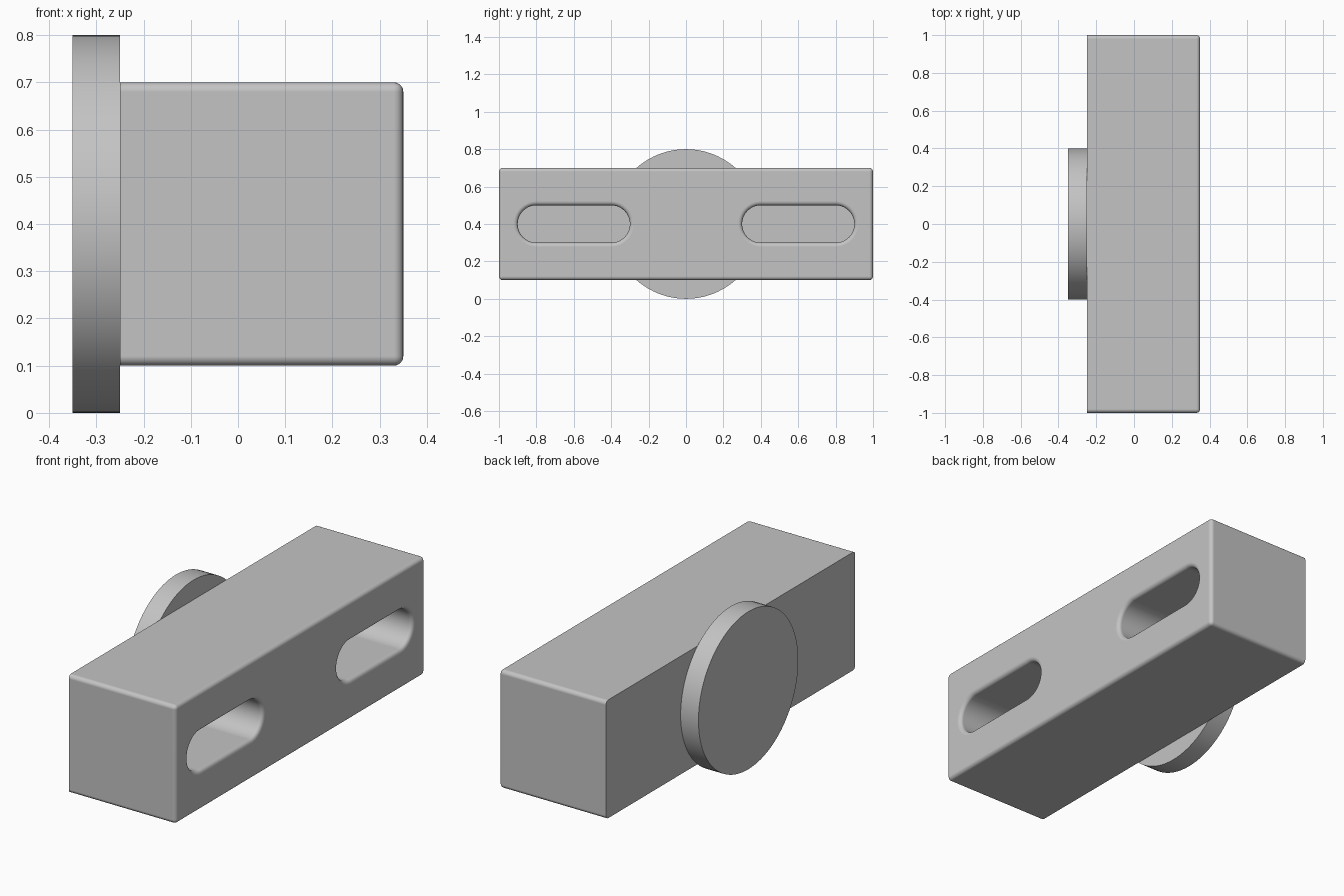
import bpy, bmesh, math
from mathutils import Matrix

if "Cube" in bpy.data.objects:
    bpy.data.objects.remove(bpy.data.objects["Cube"], do_unlink=True)

GREY = (0.55, 0.55, 0.55, 1)
grey = bpy.data.materials.new("light_grey")
grey.use_nodes = True
grey.diffuse_color = GREY
grey.node_tree.nodes["Principled BSDF"].inputs["Base Color"].default_value = GREY

MID_Z, BACK, FACE = 0.4, -0.25, 0.35
FILLET = 0.02


def make_object(name, bm):
    bmesh.ops.recalc_face_normals(bm, faces=bm.faces)
    mesh = bpy.data.meshes.new(name)
    bm.to_mesh(mesh)
    bm.free()
    mesh.materials.append(grey)
    obj = bpy.data.objects.new(name, mesh)
    bpy.context.collection.objects.link(obj)
    return obj


def activate(obj):
    bpy.ops.object.select_all(action="DESELECT")
    obj.select_set(True)
    bpy.context.view_layer.objects.active = obj


def slot_ring(bm, x, r, y_mid, half=0.2, steps=20):
    """Stadium outline of radius r in the plane at x."""
    ring = []
    for side in (1, -1):
        for i in range(steps + 1):
            a = side * math.pi / 2 - math.pi / 2 + math.pi * i / steps - math.pi / 2 * side
            a = -math.pi / 2 + math.pi * i / steps + (0 if side == 1 else math.pi)
            ring.append(bm.verts.new((x, y_mid + side * half + r * math.cos(a),
                                      MID_Z + r * math.sin(a))))
    return ring


def slot_cutter(name, y_mid, depth=0.4, r=0.1, segs=5):
    """Blind slot with a rounded rim that flares into the face."""
    bm = bmesh.new()
    sections = [(FACE - depth, r)]
    for i in range(segs + 1):
        t = math.pi / 2 * i / segs
        sections.append((FACE - FILLET + FILLET * math.sin(t),
                         r + FILLET - FILLET * math.cos(t)))
    sections.append((FACE + 0.05, r + FILLET))
    rings = [slot_ring(bm, x, rad, y_mid) for x, rad in sections]
    n = len(rings[0])
    for a, b in zip(rings, rings[1:]):
        for i in range(n):
            j = (i + 1) % n
            bm.faces.new((a[i], a[j], b[j], b[i]))
    bm.faces.new(rings[0])
    bm.faces.new(rings[-1])
    return make_object(name, bm)


# Main block: every edge rounded except those around the back face
bm = bmesh.new()
bmesh.ops.create_cube(bm, size=1, matrix=Matrix.Translation(((BACK + FACE) / 2, 0, MID_Z))
                      @ Matrix.Diagonal((FACE - BACK, 2, 0.6, 1)))
edges = [e for e in bm.edges if max(v.co.x for v in e.verts) > 0]
bmesh.ops.bevel(bm, geom=edges, offset=FILLET, segments=5, profile=0.5, affect="EDGES")
body = make_object("block_body", bm)

# Two slots cut in the right face
activate(body)
for name, y in (("front_slot_cutter", -0.6), ("rear_slot_cutter", 0.6)):
    cutter = slot_cutter(name, y)
    mod = body.modifiers.new(name, "BOOLEAN")
    mod.operation, mod.solver, mod.object = "DIFFERENCE", "EXACT", cutter
    activate(body)
    bpy.ops.object.modifier_apply(modifier=mod.name)
    bpy.data.objects.remove(cutter, do_unlink=True)
bpy.ops.object.shade_smooth_by_angle(angle=math.radians(35))
weighted = body.modifiers.new("flat_face_normals", "WEIGHTED_NORMAL")
weighted.keep_sharp = True

# Round plate on the back face
bm = bmesh.new()
bmesh.ops.create_cone(bm, cap_ends=True, segments=96, radius1=0.4, radius2=0.4, depth=0.1,
                      matrix=Matrix.Translation((BACK - 0.05, 0, MID_Z))
                      @ Matrix.Rotation(math.pi / 2, 4, "Y"))
plate = make_object("round_plate", bm)
activate(plate)
bpy.ops.object.shade_smooth_by_angle(angle=math.radians(35))
